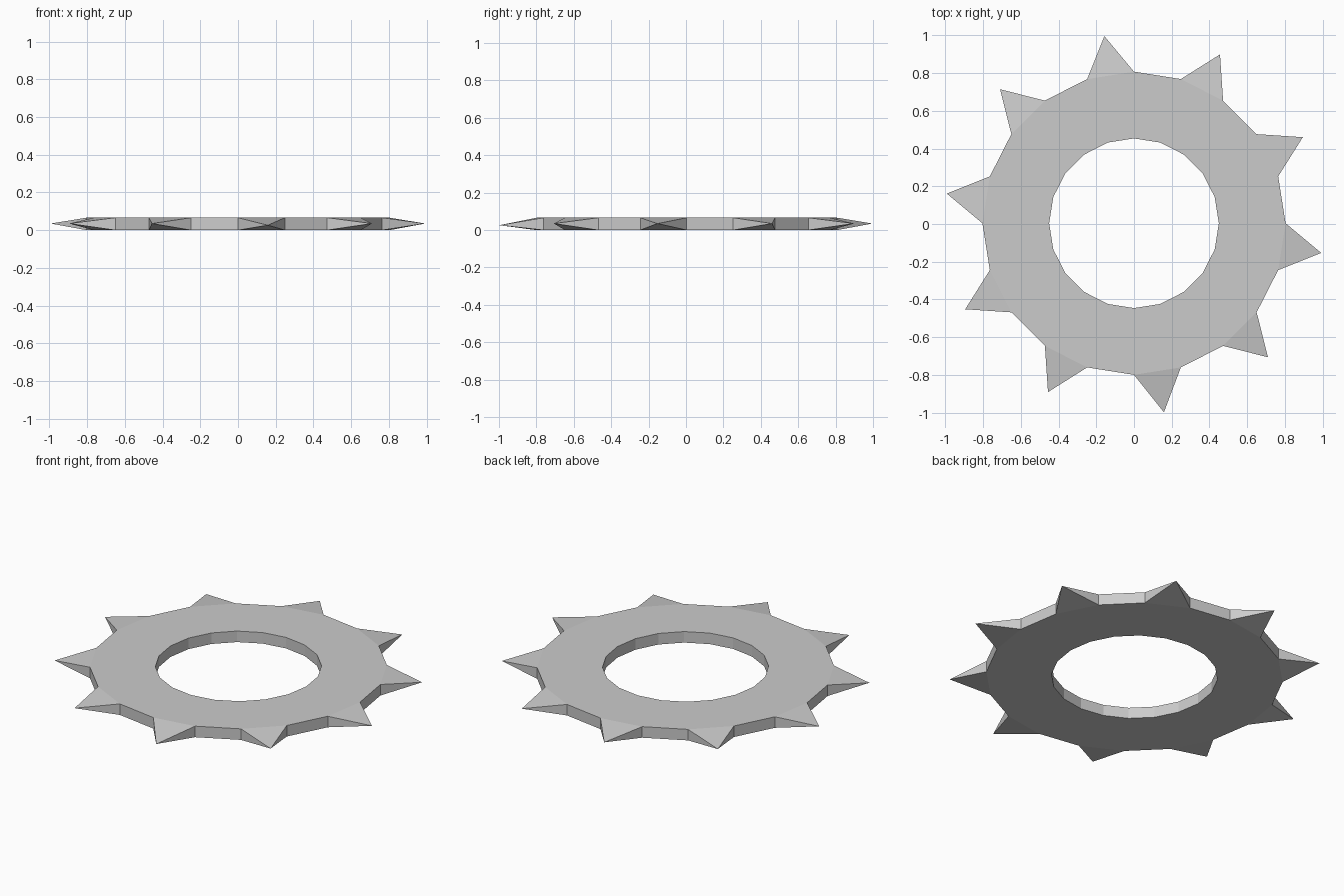
import bpy, bmesh
from math import sin, cos, radians

if "Cube" in bpy.data.objects:
    bpy.data.objects.remove(bpy.data.objects["Cube"])

N, R_OUT, R_IN, H = 20, 0.804, 0.45, 0.066
CY = 0.004          # slight offset of the ring inside its bounds
TIP_R = 1.005

bm = bmesh.new()


def vert(r, deg, z):
    a = radians(deg)
    return bm.verts.new((r * cos(a), r * sin(a) + CY, z))


def loop(r, z):
    return [vert(r, 360 * i / N, z) for i in range(N)]


ob, ot, ib, it = loop(R_OUT, 0), loop(R_OUT, H), loop(R_IN, 0), loop(R_IN, H)

for i in range(N):
    j = (i + 1) % N
    # flat top, flat bottom and inner wall
    bm.faces.new((it[i], ot[i], ot[j], it[j]))
    bm.faces.new((ib[j], ob[j], ob[i], ib[i]))
    bm.faces.new((ib[i], it[i], it[j], ib[j]))
    rim = (ob[i], ob[j], ot[j], ot[i])
    if i % 2 == 0:
        # plain rim segment
        bm.faces.new(rim)
    else:
        # pointed tooth; the tooth at the front sits slightly lower and longer
        front = i == 15
        tip = vert(1.015 if front else TIP_R, 360 * (i + 0.5) / N,
                   0.026 if front else 0.035)
        for k in range(4):
            bm.faces.new((rim[k], rim[(k + 1) % 4], tip))

bmesh.ops.recalc_face_normals(bm, faces=bm.faces)
mesh = bpy.data.meshes.new("spiked_ring")
bm.to_mesh(mesh)
bm.free()
bpy.context.collection.objects.link(bpy.data.objects.new("spiked_ring", mesh))
